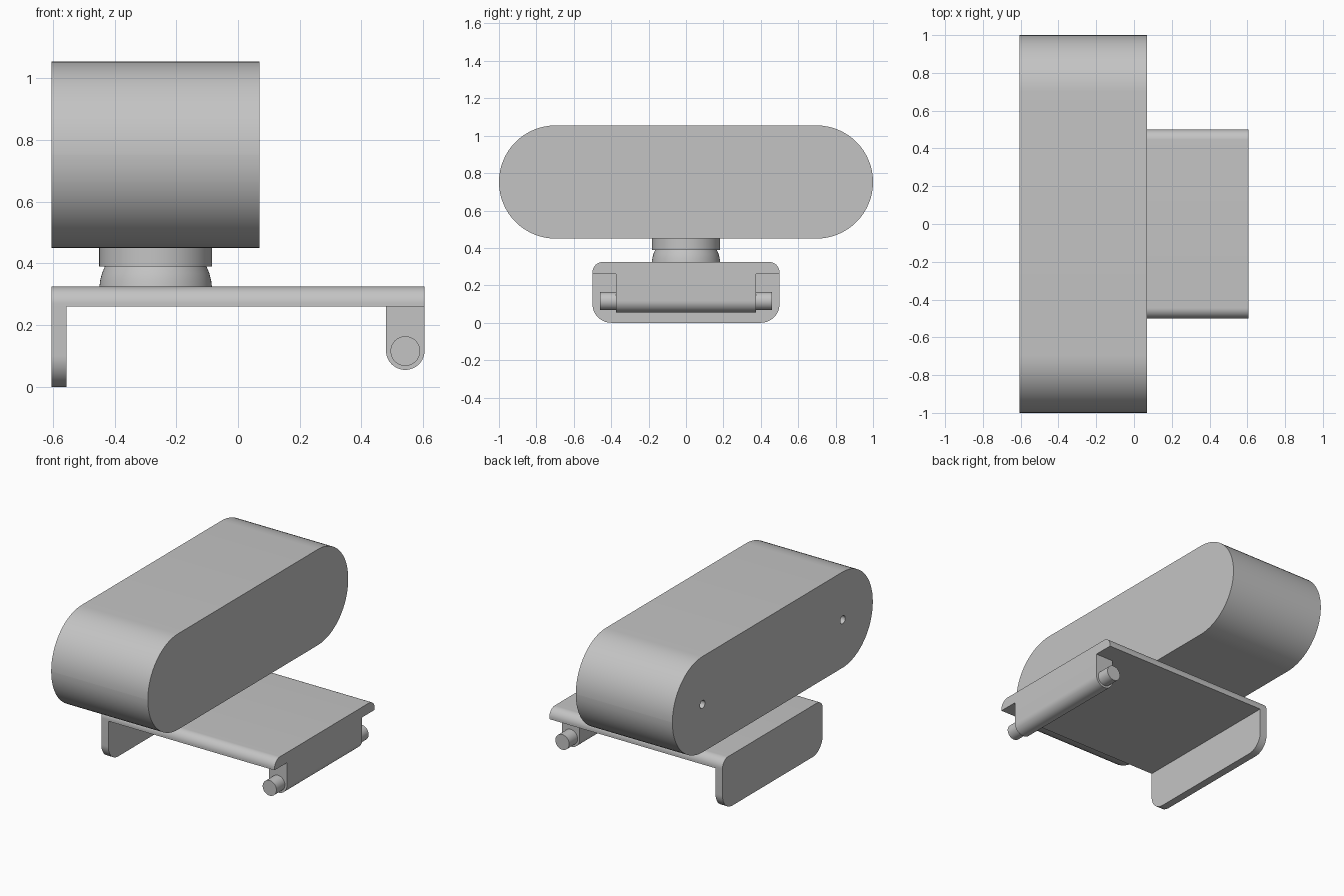
import bpy
import bmesh
from math import cos, sin, pi
from mathutils import Matrix, Vector

cube = bpy.data.objects.get("Cube")
if cube:
    bpy.data.objects.remove(cube, do_unlink=True)

grey = bpy.data.materials.new("plain_grey")
grey.use_nodes = True
colour = (0.55, 0.55, 0.55, 1)
grey.diffuse_color = colour
grey.node_tree.nodes["Principled BSDF"].inputs["Base Color"].default_value = colour


def finish(name, bm):
    """Turn a bmesh into a linked object with the shared material."""
    bmesh.ops.recalc_face_normals(bm, faces=bm.faces)
    mesh = bpy.data.meshes.new(name)
    bm.to_mesh(mesh)
    bm.free()
    mesh.materials.append(grey)
    obj = bpy.data.objects.new(name, mesh)
    bpy.context.collection.objects.link(obj)
    return obj


def smooth(obj):
    bpy.ops.object.select_all(action="DESELECT")
    obj.select_set(True)
    bpy.context.view_layer.objects.active = obj
    bpy.ops.object.shade_smooth_by_angle(angle=0.5)


def rounded_profile(a, b, z0, z1, r_bottom, r_top, steps=16):
    """Rectangle a..b by z0..z1 with separate bottom and top corner radii."""
    corners = [(b - r_top, z1 - r_top, r_top), (a + r_top, z1 - r_top, r_top),
               (a + r_bottom, z0 + r_bottom, r_bottom), (b - r_bottom, z0 + r_bottom, r_bottom)]
    points = []
    for i, (u, z, r) in enumerate(corners):
        count = steps if r else 0
        for k in range(count + 1):
            t = (i + k / max(count, 1)) * pi / 2
            points.append((u + r * cos(t), z + r * sin(t)))
    return points


def prism(name, profile, axis, start, end):
    """Extrude a (horizontal, z) profile along x or y."""
    bm = bmesh.new()
    place = (lambda u, z: (start, u, z)) if axis == "x" else (lambda u, z: (u, start, z))
    face = bm.faces.new([bm.verts.new(place(u, z)) for u, z in profile])
    new = bmesh.ops.extrude_face_region(bm, geom=[face])["geom"]
    step = Vector((end - start, 0, 0) if axis == "x" else (0, end - start, 0))
    bmesh.ops.translate(bm, vec=step, verts=[g for g in new if isinstance(g, bmesh.types.BMVert)])
    bmesh.ops.remove_doubles(bm, verts=bm.verts, dist=1e-5)
    return finish(name, bm)


def rod(name, centre, axis, radius, length, segments=40):
    turn = Matrix.Rotation(pi / 2, 4, "Y" if axis == "x" else "X")
    bm = bmesh.new()
    bmesh.ops.create_cone(bm, cap_ends=True, segments=segments, radius1=radius,
                          radius2=radius, depth=length,
                          matrix=Matrix.Translation(centre) @ turn)
    return finish(name, bm)


# Long rounded camera body with two blind screw holes in one end face
body = prism("camera_body", rounded_profile(-1, 1, 0.45, 1.055, 0.3024, 0.3024), "x", -0.605, 0.07)
bpy.context.view_layer.objects.active = body
for side in (-1, 1):
    cutter = rod("hole_cutter", (-0.605, side * 0.7, 0.7525), "x", 0.025, 0.2, 24)
    cutter.hide_render = True
    cut = body.modifiers.new("screw_hole", "BOOLEAN")
    cut.operation, cut.solver, cut.object = "DIFFERENCE", "EXACT", cutter
    bpy.ops.object.modifier_apply(modifier=cut.name)
    bpy.data.objects.remove(cutter, do_unlink=True)
smooth(body)

# Swivel neck: bulging base below a straight collar
bm = bmesh.new()
outline = [(0, 0.32), (0.183, 0.32), (0.18, 0.345), (0.174, 0.368), (0.165, 0.39),
           (0.183, 0.39), (0.183, 0.455), (0, 0.455)]
verts = [bm.verts.new((-0.267 + r, 0, z)) for r, z in outline]
edges = [bm.edges.new(pair) for pair in zip(verts, verts[1:])]
bmesh.ops.spin(bm, geom=verts + edges, cent=(-0.267, 0, 0), axis=(0, 0, 1),
               angle=2 * pi, steps=64, use_duplicate=False)
bmesh.ops.remove_doubles(bm, verts=bm.verts, dist=1e-5)
smooth(finish("swivel_neck", bm))

# Clip bracket: top plate, rear flap and hinge bar
smooth(prism("top_plate", rounded_profile(-0.5, 0.5, 0.26, 0.325, 0, 0.055), "x", -0.605, 0.605))
smooth(prism("clip_flap", rounded_profile(-0.5, 0.5, 0, 0.26, 0.1, 0), "x", -0.605, -0.556))
smooth(prism("hinge_bar", rounded_profile(0.48, 0.605, 0.055, 0.26, 0.0624, 0), "y", -0.375, 0.375))

# Hinge pins on both ends of the bar
for side, label in ((-1, "front"), (1, "back")):
    smooth(rod(label + "_hinge_pin", (0.5425, side * 0.41, 0.116), "y", 0.048, 0.1))
